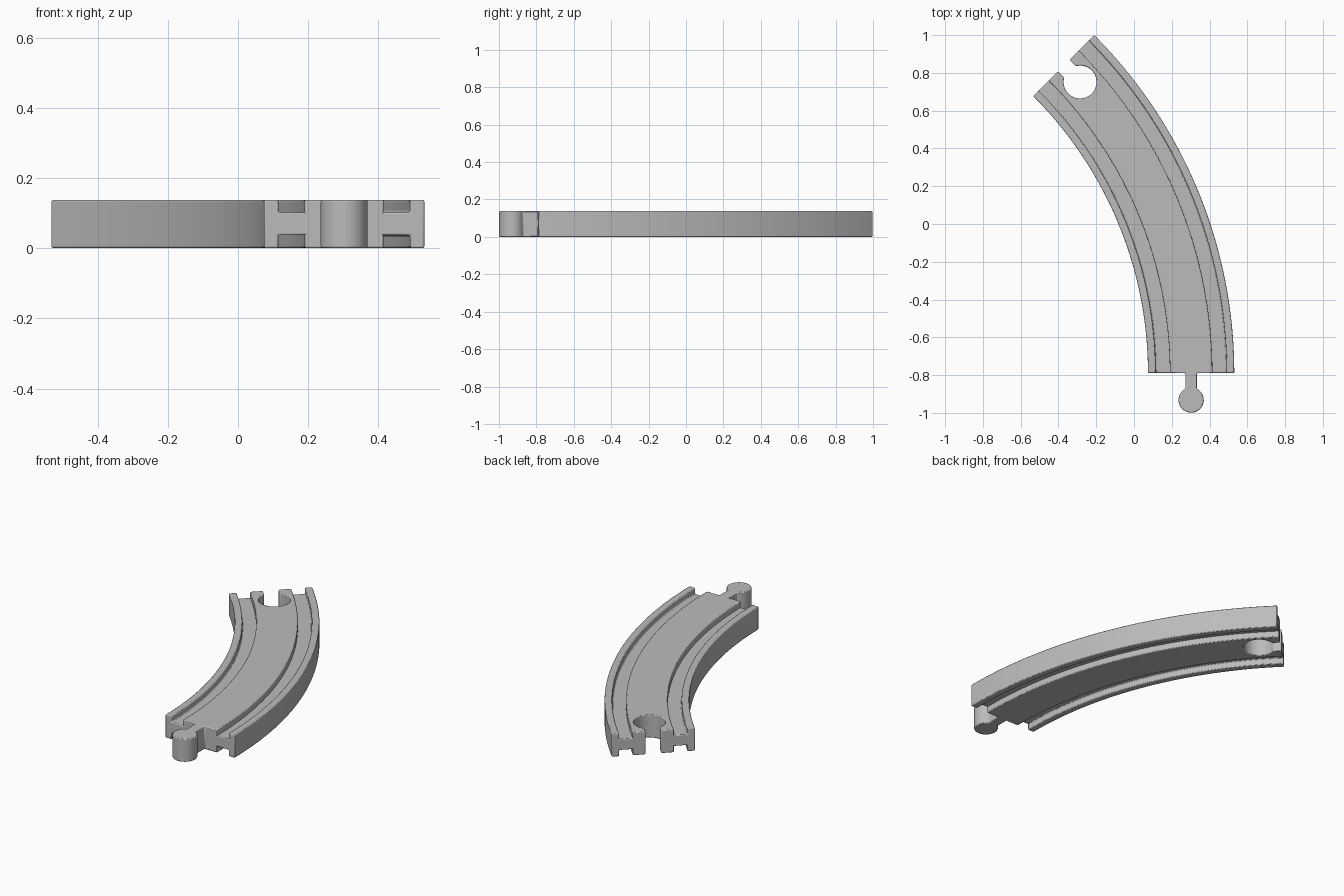
import bpy, bmesh
from math import acos, cos, sin, pi, radians
from mathutils import Vector

old = bpy.data.objects.get("Cube")
if old:
    bpy.data.objects.remove(old)

HEIGHT = 0.138
CENTRE = Vector((-2.0, -0.79))      # centre of the curve
RADIUS = 2.3025                     # radius of the track's middle line
SWEEP = radians(45)
HALF_BOARD, RAIL_IN, RAIL_OUT = 0.1125, 0.1875, 0.2285
WEB_LOW, WEB_HIGH = 0.037, 0.102
STEPS = 40

grey = bpy.data.materials.new("plain_grey")
grey.use_nodes = True
colour = (0.5, 0.5, 0.5, 1)
grey.diffuse_color = colour
grey.node_tree.nodes["Principled BSDF"].inputs["Base Color"].default_value = colour


def direction(a):
    return Vector((cos(a), sin(a)))


def arc(centre, radius, start, end, steps):
    return [centre + radius * direction(start + (end - start) * i / steps)
            for i in range(steps + 1)]


def finish(bm, name):
    """Turn the bmesh into a softly rounded, smooth shaded object."""
    bmesh.ops.recalc_face_normals(bm, faces=bm.faces)
    mesh = bpy.data.meshes.new(name)
    bm.to_mesh(mesh)
    bm.free()
    mesh.materials.append(grey)
    obj = bpy.data.objects.new(name, mesh)
    bpy.context.collection.objects.link(obj)
    bpy.ops.object.select_all(action='DESELECT')
    obj.select_set(True)
    bpy.context.view_layer.objects.active = obj
    bpy.ops.object.shade_smooth_by_angle(angle=radians(35))
    bevel = obj.modifiers.new("rounded_edges", 'BEVEL')
    bevel.width = 0.005
    bevel.segments = 2
    bevel.limit_method = 'ANGLE'
    bevel.angle_limit = radians(35)
    return obj


# Centre board: one outline with the round peg in front and the socket behind
peg_r, neck, peg_y = 0.067, 0.03, -0.142
hole_r, slot, hole_y = 0.087, 0.043, -0.122
front = CENTRE + Vector((RADIUS, 0))
back = CENTRE + RADIUS * direction(SWEEP)
across = direction(SWEEP)
along = direction(SWEEP + pi / 2)

outline = arc(CENTRE, RADIUS + HALF_BOARD, 0, SWEEP, STEPS)
phi = acos(slot / hole_r)
outline.append(back + across * slot)
outline += arc(back + along * hole_y, hole_r, SWEEP + phi, SWEEP - pi - phi, 30)
outline.append(back - across * slot)
outline += arc(CENTRE, RADIUS - HALF_BOARD, SWEEP, 0, STEPS)
phi = acos(neck / peg_r)
outline.append(front - Vector((neck, 0)))
outline += arc(front + Vector((0, peg_y)), peg_r, pi - phi, 2 * pi + phi, 28)
outline.append(front + Vector((neck, 0)))

bm = bmesh.new()
base = bm.faces.new([bm.verts.new((p.x, p.y, 0)) for p in outline])
top = bmesh.ops.extrude_face_region(bm, geom=[base], use_keep_orig=True)
bmesh.ops.translate(bm, vec=(0, 0, HEIGHT),
                    verts=[g for g in top["geom"] if isinstance(g, bmesh.types.BMVert)])
finish(bm, "centre_board")

# Side rails: a wall with a thin web that joins it to the board, swept on the curve
web_end = HALF_BOARD - 0.012
section = [(RAIL_OUT, 0), (RAIL_OUT, HEIGHT), (RAIL_IN, HEIGHT), (RAIL_IN, WEB_HIGH),
           (web_end, WEB_HIGH), (web_end, WEB_LOW), (RAIL_IN, WEB_LOW), (RAIL_IN, 0)]
for name, side in (("outer_rail", 1), ("inner_rail", -1)):
    bm = bmesh.new()
    rings = []
    for i in range(STEPS + 1):
        ray = direction(SWEEP * i / STEPS)
        ring = []
        for offset, z in section:
            p = CENTRE + ray * (RADIUS + side * offset)
            ring.append(bm.verts.new((p.x, p.y, z)))
        rings.append(ring)
    count = len(section)
    for a, b in zip(rings, rings[1:]):
        for j in range(count):
            k = (j + 1) % count
            bm.faces.new((a[j], a[k], b[k], b[j]))
    bm.faces.new(rings[0])
    bm.faces.new(rings[-1])
    finish(bm, name)
